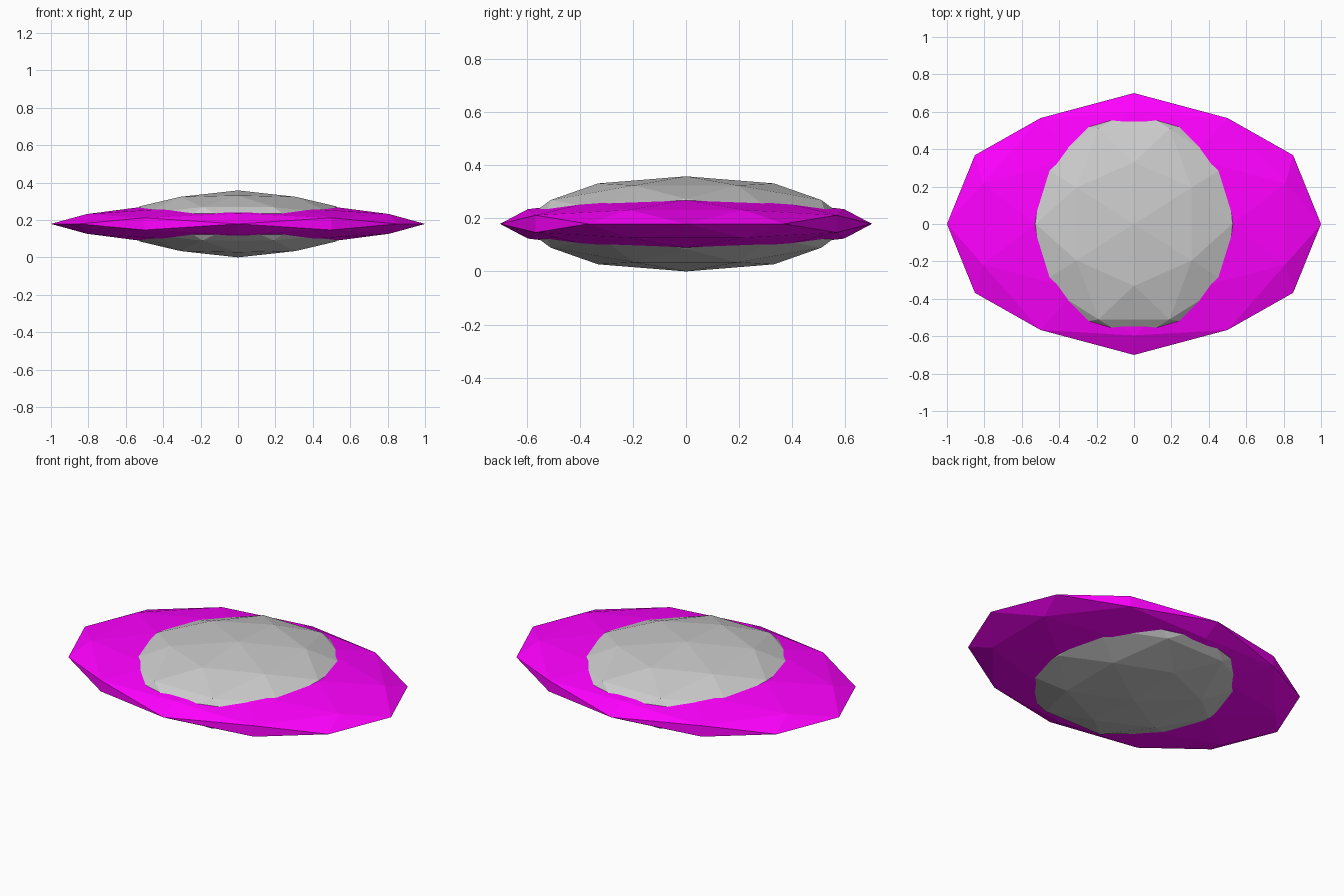
import bpy, bmesh, math
from mathutils import Vector, Matrix

if "Cube" in bpy.data.objects:
    bpy.data.objects.remove(bpy.data.objects["Cube"])

CENTRE_Z = 0.179


def faceted_ball(name, scale, turn=0.0, colour=None):
    """Once-subdivided icosahedron with an edge on top, squashed to size."""
    phi = (1 + math.sqrt(5)) / 2
    corners = []
    for a in (-1, 1):
        for b in (-phi, phi):
            corners += [Vector((b, a, 0)), Vector((0, b, a)), Vector((a, 0, b))]
    points = [c.normalized() for c in corners]
    # edge midpoints pushed out to the sphere
    points += [(p + q).normalized() for i, p in enumerate(corners)
               for q in corners[:i] if (p - q).length < 2.1]
    bm = bmesh.new()
    for p in points:
        bm.verts.new(p)
    bmesh.ops.convex_hull(bm, input=bm.verts[:])
    bm.transform(Matrix.Diagonal((*scale, 1)) @ Matrix.Rotation(turn, 4, 'Z'))
    bmesh.ops.recalc_face_normals(bm, faces=bm.faces[:])
    mesh = bpy.data.meshes.new(name)
    bm.to_mesh(mesh)
    bm.free()
    ob = bpy.data.objects.new(name, mesh)
    ob.location.z = CENTRE_Z
    bpy.context.collection.objects.link(ob)
    if colour:
        mat = bpy.data.materials.new(name + "_colour")
        mat.diffuse_color = colour
        mat.use_nodes = True
        mat.node_tree.nodes["Principled BSDF"].inputs["Base Color"].default_value = mat.diffuse_color
        mesh.materials.append(mat)
    return ob


# wide flat magenta disc
faceted_ball("outer_disc", (1.0, 0.70, 0.105), colour=(1, 0, 1, 1))
# thicker grey core, turned a quarter
faceted_ball("core", (0.616, 0.63, 0.179), turn=math.pi / 2)
